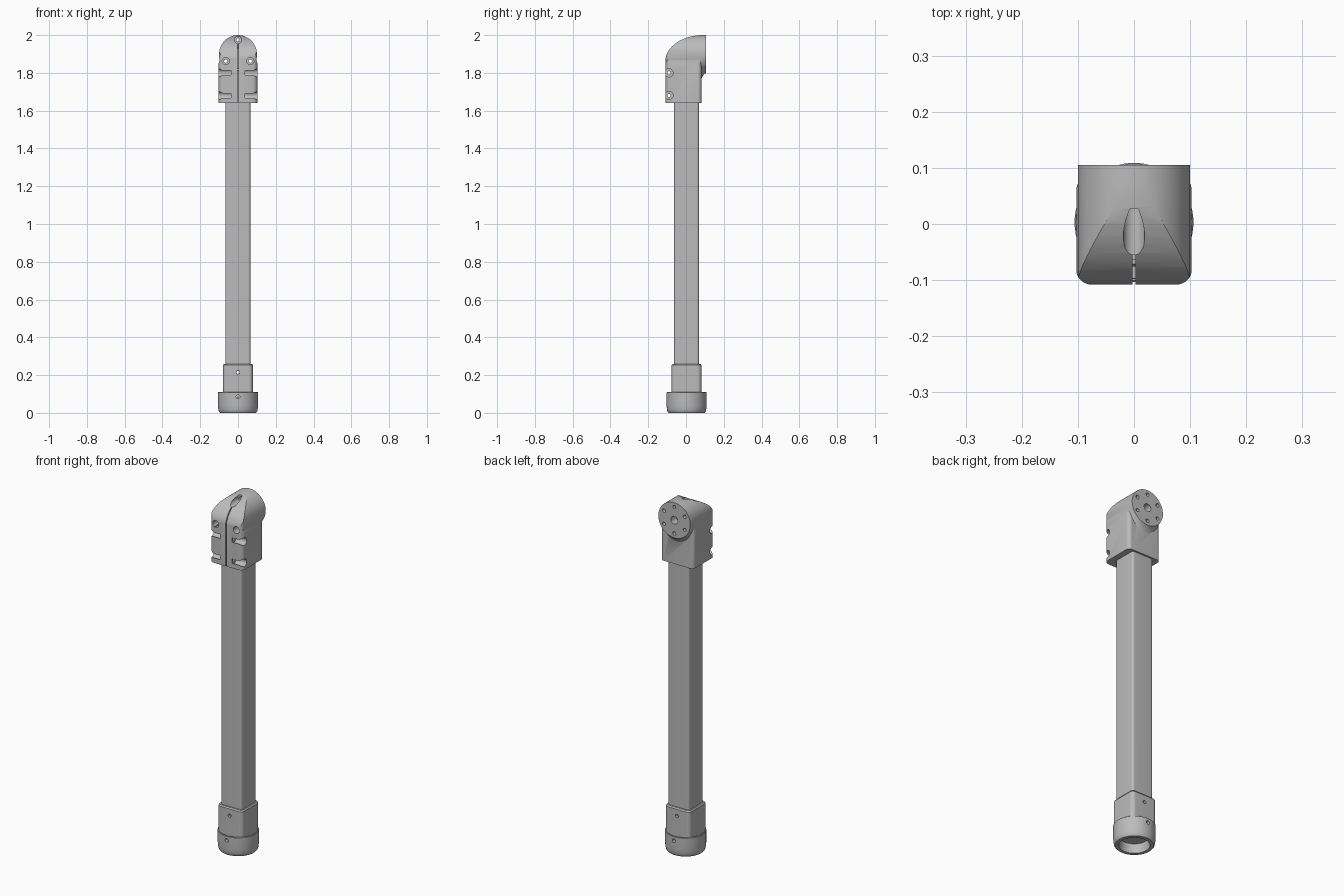
import bpy, bmesh, math
from mathutils import Vector

if "Cube" in bpy.data.objects:
    bpy.data.objects.remove(bpy.data.objects["Cube"], do_unlink=True)

grey = bpy.data.materials.new("matte_grey")
grey.use_nodes = True
GREY = (0.5, 0.5, 0.5, 1)
grey.diffuse_color = GREY
grey.node_tree.nodes["Principled BSDF"].inputs["Base Color"].default_value = GREY

CY = 0.003       # y of the tube axis
HEAD_Z = 1.9     # height of the flange axis


def loft(name, rings):
    """Closed solid through a list of equal-length point rings."""
    bm = bmesh.new()
    loops = [[bm.verts.new(p) for p in ring] for ring in rings]
    n = len(loops[0])
    for a, b in zip(loops, loops[1:]):
        for i in range(n):
            j = (i + 1) % n
            bm.faces.new((a[i], a[j], b[j], b[i]))
    bm.faces.new(loops[0])
    bm.faces.new(loops[-1])
    bmesh.ops.recalc_face_normals(bm, faces=bm.faces)
    mesh = bpy.data.meshes.new(name)
    bm.to_mesh(mesh)
    bm.free()
    mesh.materials.append(grey)
    obj = bpy.data.objects.new(name, mesh)
    bpy.context.collection.objects.link(obj)
    return obj


def rounded(hx, y0, y1, r, z, steps=8):
    """Rounded rectangle in the horizontal plane."""
    pts = []
    for k, (cx, cy) in enumerate([(hx - r, y1 - r), (r - hx, y1 - r),
                                  (r - hx, y0 + r), (hx - r, y0 + r)]):
        for i in range(steps + 1):
            a = (k + i / steps) * math.pi / 2
            pts.append((cx + r * math.cos(a), cy + r * math.sin(a), z))
    return pts


def square(h, r, z):
    return rounded(h, CY - h, CY + h, r, z)


def rod(axis, start, end, centre, r, n=32):
    """Cylinder along x, y or z; centre gives the other two coordinates."""
    rings = []
    for t in (start, end):
        ring = []
        for i in range(n):
            a = math.tau * i / n
            p = [centre[0] + r * math.cos(a), centre[1] + r * math.sin(a)]
            p.insert("xyz".index(axis), t)
            ring.append(p)
        rings.append(ring)
    return loft("cutter", rings)


def combine(obj, other, operation="DIFFERENCE"):
    other.hide_render = True
    mod = obj.modifiers.new("combine", "BOOLEAN")
    mod.operation, mod.solver, mod.object = operation, "EXACT", other
    bpy.context.view_layer.objects.active = obj
    bpy.ops.object.modifier_apply(modifier=mod.name)
    bpy.data.objects.remove(other, do_unlink=True)


def smooth(obj):
    bpy.ops.object.select_all(action="DESELECT")
    obj.select_set(True)
    bpy.context.view_layer.objects.active = obj
    bpy.ops.object.shade_smooth_by_angle(angle=math.radians(30))


# Long square tube
tube = loft("tube", [square(0.066, 0.012, z) for z in (0.1, 1.815)])
combine(tube, rod("y", -0.2, 0.2, (0, 0.215), 0.008))

# Sleeve at the lower end
sleeve = loft("sleeve", [square(0.079, 0.022, 0.08), square(0.079, 0.022, 0.253),
                         square(0.074, 0.017, 0.26)])
combine(sleeve, rod("y", -0.2, 0.2, (0, 0.215), 0.009))

# Round foot cap, turned from a profile, recessed above and below
profile = [(0.012, 0.05), (0.072, 0.05), (0.078, 0.0), (0.096, 0.0), (0.101, 0.006),
           (0.104, 0.018), (0.106, 0.04), (0.106, 0.108), (0.104, 0.11), (0.1, 0.11),
           (0.099, 0.095), (0.012, 0.095)]
foot = loft("foot_cap", [[(r * math.cos(a), CY + r * math.sin(a), z)
                          for a in (math.tau * i / 64 for i in range(64))]
                         for r, z in profile])
combine(foot, rod("y", -0.2, -0.05, (0, 0.085), 0.01))
combine(foot, rod("y", 0.05, 0.2, (0, 0.085), 0.01))

# Head: socket column joined with the horizontal flange barrel
head = loft("head_clamp", [rounded(h, -0.2, 0.082, 0.02, z)
                           for h, z in [(0.1025, 1.64), (0.1025, 1.85), (0.094, 1.88)]])
barrel = loft("barrel", [[(0.1 * math.cos(a), y,
                           HEAD_Z + 0.1 * math.sin(a) * (drop if math.sin(a) < 0 else 1))
                          for a in (math.tau * i / 64 for i in range(64))]
                         for y, drop in [(-0.2, 1.5), (0.074, 1.5), (0.083, 1.28),
                                         (0.093, 1.1), (0.105, 1.0)]])
combine(head, barrel, "UNION")

# Rounded front corners and sloping front-to-top curve
combine(head, loft("footprint", [rounded(0.1035, -0.108, 0.3, 0.028, z) for z in (1.6, 2.1)]),
        "INTERSECT")
side = [(0.3, 1.6), (0.3, 2.01), (0.105, 2.001)]
for i in range(17):
    a = math.pi / 2 * (1 + i / 16)
    side.append((0.09 + 0.2 * math.cos(a), 1.86 + 0.14 * math.sin(a)))
side.append((-0.125, 1.6))
combine(head, loft("side_shape", [[(x, y, z) for y, z in side] for x in (-0.3, 0.3)]),
        "INTERSECT")

# Socket for the tube and the clamping slit
combine(head, loft("socket", [square(0.069, 0.013, z) for z in (1.6, 1.82)]))
combine(head, loft("slit", [[(x, y, z) for x, y in
                             [(-0.0025, -0.2), (0.0025, -0.2), (0.0025, -0.055), (-0.0025, -0.055)]]
                            for z in (1.6, 1.975)]))

# Cross bolts through the clamp with counterbores on both sides
for z in (1.68, 1.80):
    combine(head, rod("x", -0.2, 0.2, (-0.09, z), 0.009))
    for s in (-1, 1):
        combine(head, rod("x", s * 0.037, s * 0.2, (-0.09, z), 0.0215))

# Flange holes: three counterbored through holes, three blind ones and the centre
for k in range(6):
    a = math.radians(90 + 60 * k)
    spot = (0.075 * math.cos(a), HEAD_Z + 0.075 * math.sin(a))
    if k % 2 == 0:
        combine(head, rod("y", -0.2, 0.2, spot, 0.009))
        combine(head, rod("y", -0.2, 0.028, spot, 0.019))
    else:
        combine(head, rod("y", 0.07, 0.2, spot, 0.01))
combine(head, rod("y", 0.06, 0.2, (0, HEAD_Z), 0.022))

for part in (tube, sleeve, foot, head):
    smooth(part)
